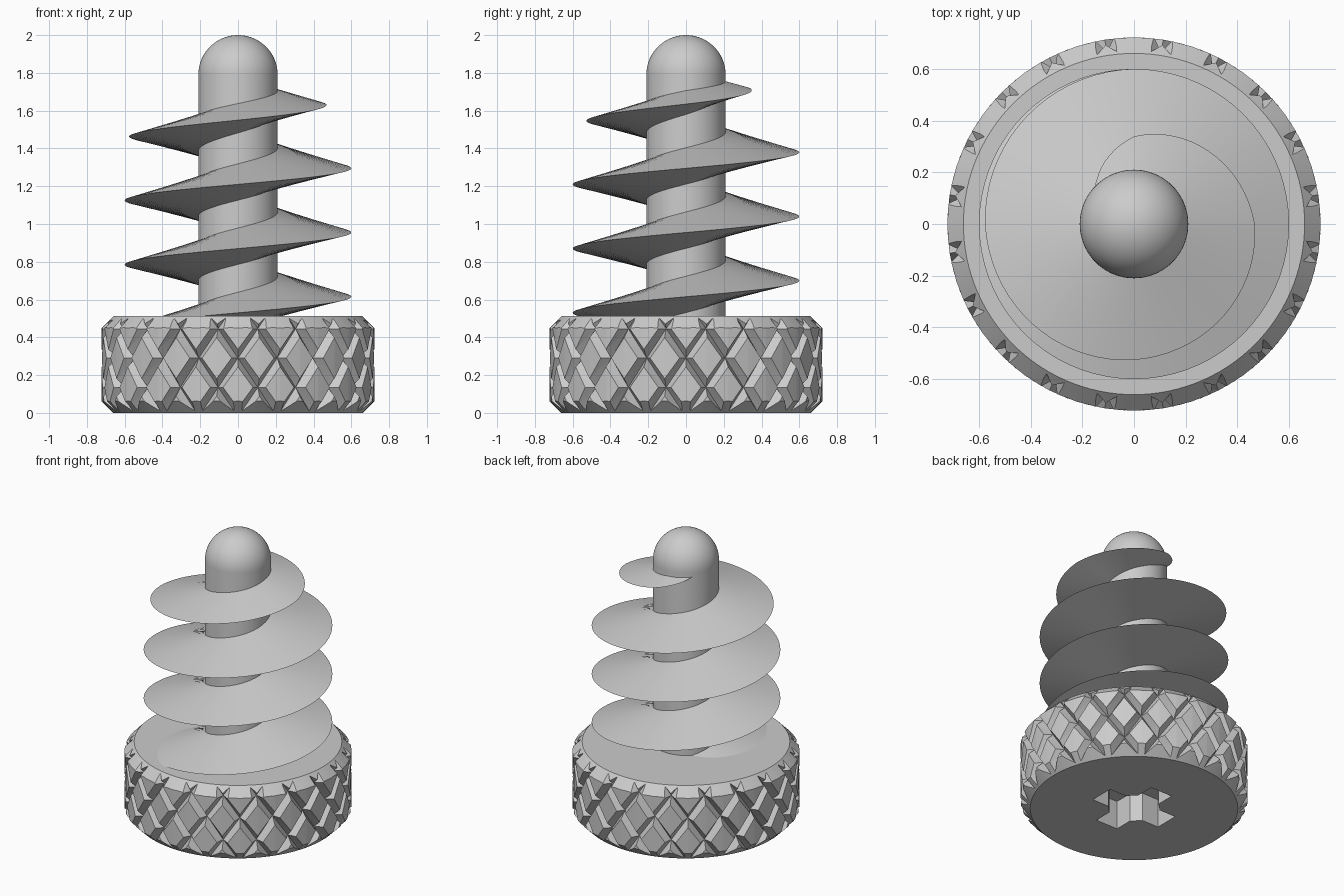
import bpy, bmesh, math
from mathutils import Vector

if "Cube" in bpy.data.objects:
    bpy.data.objects.remove(bpy.data.objects["Cube"], do_unlink=True)

steel = bpy.data.materials.new("light_grey_steel")
steel.use_nodes = True
GREY = (0.6, 0.6, 0.6, 1)
steel.diffuse_color = GREY
steel.node_tree.nodes["Principled BSDF"].inputs["Base Color"].default_value = GREY


def polar(radius, degrees, z):
    a = math.radians(degrees)
    return Vector((radius * math.cos(a), radius * math.sin(a), z))


def finish(name, bm):
    bmesh.ops.recalc_face_normals(bm, faces=bm.faces)
    mesh = bpy.data.meshes.new(name)
    bm.to_mesh(mesh)
    bm.free()
    mesh.materials.append(steel)
    obj = bpy.data.objects.new(name, mesh)
    bpy.context.collection.objects.link(obj)
    return obj


def activate(obj):
    bpy.ops.object.select_all(action='DESELECT')
    obj.select_set(True)
    bpy.context.view_layer.objects.active = obj


def smooth(obj, degrees):
    activate(obj)
    bpy.ops.object.shade_smooth_by_angle(angle=math.radians(degrees))


def lathe(name, profile, steps):
    """Turn an (r, z) profile that starts and ends on the axis."""
    bm = bmesh.new()
    verts = [bm.verts.new((r, 0, z)) for r, z in profile]
    edges = [bm.edges.new(pair) for pair in zip(verts, verts[1:])]
    bmesh.ops.spin(bm, geom=verts + edges, cent=(0, 0, 0), axis=(0, 0, 1),
                   angle=math.tau, steps=steps)
    bmesh.ops.remove_doubles(bm, verts=bm.verts, dist=1e-4)
    return finish(name, bm)


def boolean(target, cutter, operation):
    cutter.hide_render = True
    mod = target.modifiers.new("cut", 'BOOLEAN')
    mod.operation, mod.solver, mod.object = operation, 'EXACT', cutter
    activate(target)
    bpy.ops.object.modifier_apply(modifier=mod.name)
    bpy.data.objects.remove(cutter, do_unlink=True)


# Knurled head: raised diamonds between two crossing sets of V grooves
HEAD_R, GROOVE_R, HEAD_TOP = 0.722, 0.672, 0.512
STEP, ROW, MID, INSET = 9, 0.155, 0.29, 0.7


def lattice(radius, i, j):
    return polar(radius, i * STEP - 90, MID + j * ROW)


bm = bmesh.new()
for i in range(40):
    for j in range(-3, 4):
        if (i + j) % 2 == 0:
            continue
        around = [(1, 0), (0, 1), (-1, 0), (0, -1)]
        low = [bm.verts.new(lattice(GROOVE_R, i + u, j + v)) for u, v in around]
        top = [bm.verts.new(lattice(HEAD_R, i + u * INSET, j + v * INSET)) for u, v in around]
        for k in range(4):
            n = (k + 1) % 4
            bm.faces.new((low[k], low[n], top[n], top[k]))
        bm.faces.new((top[0], top[1], top[3]))
        bm.faces.new((top[1], top[2], top[3]))
bmesh.ops.remove_doubles(bm, verts=bm.verts, dist=1e-4)
bmesh.ops.triangulate(bm, faces=bm.faces)
for z, side in ((-0.05, -1), (0.56, 1)):
    cut = bmesh.ops.bisect_plane(bm, geom=bm.verts[:] + bm.edges[:] + bm.faces[:],
                                 plane_co=(0, 0, z), plane_no=(0, 0, side),
                                 clear_outer=True)
    rim = [e for e in cut["geom_cut"] if isinstance(e, bmesh.types.BMEdge)]
    bmesh.ops.holes_fill(bm, edges=rim, sides=0)
head = finish("knurled_head", bm)

# Chamfered blank that trims the knurling
CHAMFER = 0.062
blank = lathe("head_blank", [(0, 0), (HEAD_R - CHAMFER, 0), (HEAD_R, CHAMFER),
                             (HEAD_R, HEAD_TOP - CHAMFER),
                             (HEAD_R - CHAMFER, HEAD_TOP), (0, HEAD_TOP)], 120)
boolean(head, blank, 'INTERSECT')

# Cross-shaped driver recess with clipped inner corners
for size, turn in (((0.54, 0.17), 0), ((0.17, 0.54), 0), ((0.32, 0.32), 45)):
    bpy.ops.mesh.primitive_cube_add(size=1, rotation=(0, 0, math.radians(turn)))
    slot = bpy.context.object
    slot.name = "recess_cutter"
    slot.scale = (size[0], size[1], 0.4)
    slot.data.materials.append(steel)
    bpy.context.view_layer.update()
    boolean(head, slot, 'DIFFERENCE')
smooth(head, 15)

# Shaft with a domed tip
SHAFT_R, DOME_Z = 0.21, 1.79
dome = [(SHAFT_R * math.cos(math.radians(a)), DOME_Z + SHAFT_R * math.sin(math.radians(a)))
        for a in range(0, 90, 6)]
shaft = lathe("shaft", [(0, 0.3), (SHAFT_R, 0.3)] + dome + [(0, 2.0)], 72)
smooth(shaft, 30)

# Helical thread that tapers into the shaft near the tip
PITCH, START_Z, DEPTH, RISE, DROP = 0.34, 0.615, 0.39, 0.11, 0.085
TAPER = [(-400, 1), (810, 1), (900, 0.94), (990, 0.81), (1080, 0.66), (1170, 0.33), (1215, 0)]


def taper(angle):
    for (a, p), (b, q) in zip(TAPER, TAPER[1:]):
        if angle <= b:
            return p + (q - p) * (angle - a) / (b - a)
    return 0


bm = bmesh.new()
previous = None
for angle in range(-280, 1216, 5):
    k = max(taper(angle), 0.01)
    z = START_Z + PITCH * angle / 360
    root = SHAFT_R - 0.005
    ring = [bm.verts.new(polar(root, angle, z - DROP * k)),
            bm.verts.new(polar(SHAFT_R + DEPTH * k, angle, z)),
            bm.verts.new(polar(root, angle, z + RISE * k))]
    if previous:
        for m in range(3):
            n = (m + 1) % 3
            bm.faces.new((previous[m], previous[n], ring[n], ring[m]))
    else:
        bm.faces.new(ring)
    previous = ring
bm.faces.new(previous)
thread = finish("helical_thread", bm)
smooth(thread, 25)
